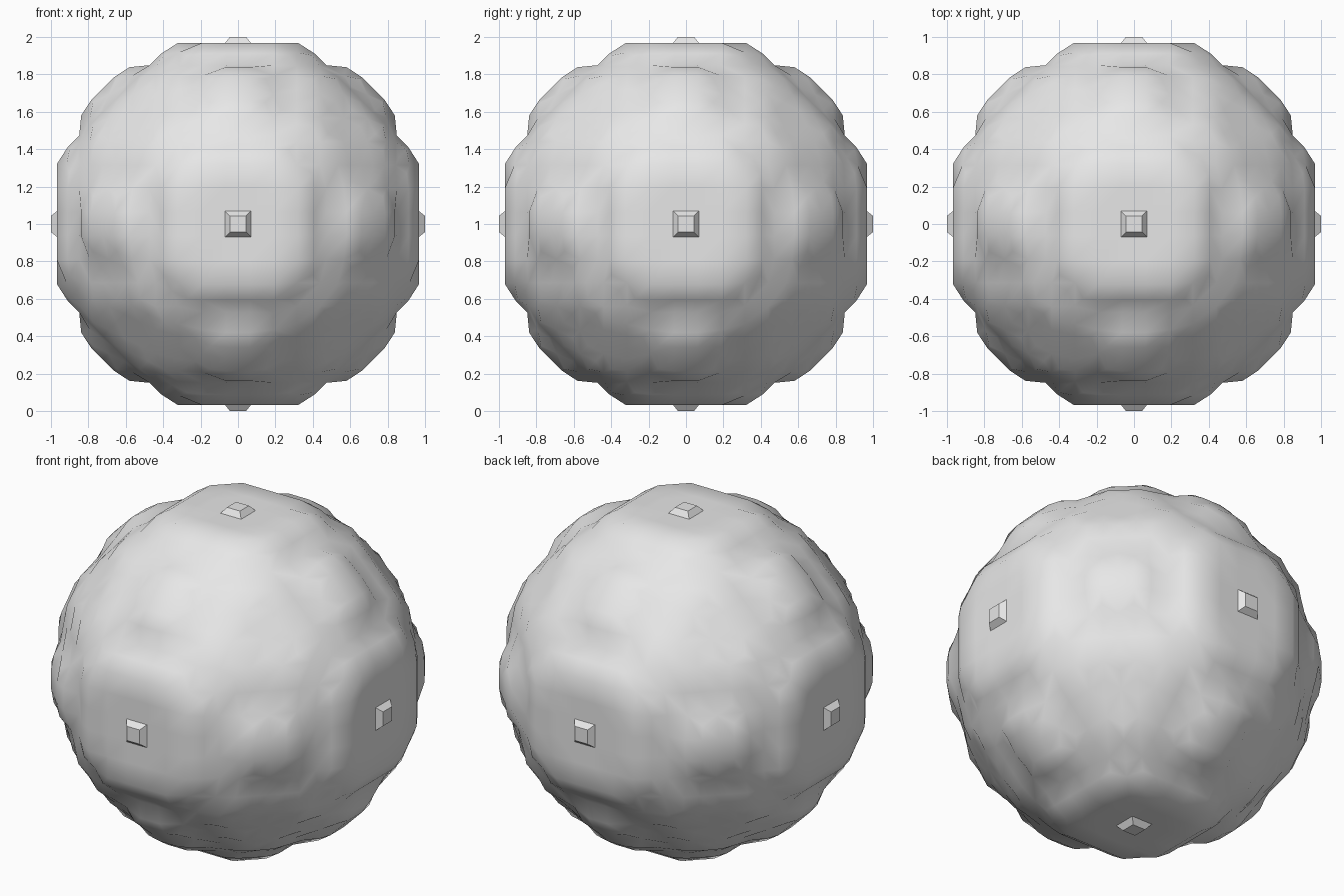
import bpy, bmesh, math
from itertools import product
from mathutils import Vector, Matrix

if "Cube" in bpy.data.objects:
    bpy.data.objects.remove(bpy.data.objects["Cube"], do_unlink=True)

STEP = 0.129          # size of one lattice step
RADIUS = 8            # ball radius in lattice steps
AXES = [Vector(a) for a in ((1, 0, 0), (0, 1, 0), (0, 0, 1))]
CENTRE = Vector((0, 0, 1))

grey = bpy.data.materials.new("light_grey")
grey.use_nodes = True
grey.diffuse_color = (0.8, 0.8, 0.8, 1)
grey.node_tree.nodes["Principled BSDF"].inputs["Base Color"].default_value = (0.8, 0.8, 0.8, 1)


def finish(bm, name, angle):
    bmesh.ops.recalc_face_normals(bm, faces=bm.faces)
    mesh = bpy.data.meshes.new(name)
    bm.to_mesh(mesh)
    bm.free()
    mesh.materials.append(grey)
    obj = bpy.data.objects.new(name, mesh)
    bpy.context.collection.objects.link(obj)
    bpy.ops.object.select_all(action='DESELECT')
    obj.select_set(True)
    bpy.context.view_layer.objects.active = obj
    if angle:
        bpy.ops.object.shade_smooth_by_angle(angle=math.radians(angle))


def inside(p):
    return p.length_squared < RADIUS ** 2 - 0.5


def cell_point(cell):
    """Average of the surface crossings on the edges of one lattice cell."""
    hits, directions = [], set()
    for i, axis in enumerate(AXES):
        u, v = AXES[i - 1], AXES[i - 2]
        for a, b in product((0, 1), repeat=2):
            p = cell + u * a + v * b
            if inside(p) != inside(p + axis):
                hits.append(p + axis / 2)
                directions.add(i)
    point = sum(hits, Vector()) / len(hits)
    # flat terraces keep their height, stepped rims are pulled in a little
    return point if len(directions) == 1 else point * 0.975


# Terraced ball: one quad across every lattice edge that leaves the ball
bm = bmesh.new()
verts = {}


def vert(cell):
    key = tuple(round(c) for c in cell)
    if key not in verts:
        verts[key] = bm.verts.new(cell_point(cell) * STEP + CENTRE)
    return verts[key]


span = range(-RADIUS - 1, RADIUS + 1)
for p in map(Vector, product(span, repeat=3)):
    for i, axis in enumerate(AXES):
        if inside(p) != inside(p + axis):
            u, v = AXES[i - 1], AXES[i - 2]
            bm.faces.new([vert(c) for c in (p, p - u, p - u - v, p - v)])
finish(bm, "terraced_ball", 37)

# Small square studs on the six poles
bm = bmesh.new()
for axis in AXES:
    for side in (1, -1):
        d = axis * side
        matrix = (Matrix.Translation(CENTRE + d * 0.982)
                  @ d.to_track_quat('Z', 'Y').to_matrix().to_4x4()
                  @ Matrix.Rotation(math.pi / 4, 4, 'Z'))
        bmesh.ops.create_cone(bm, cap_ends=True, segments=4, radius1=0.072 * math.sqrt(2),
                              radius2=0.043 * math.sqrt(2), depth=0.036, matrix=matrix)
finish(bm, "pole_studs", None)
